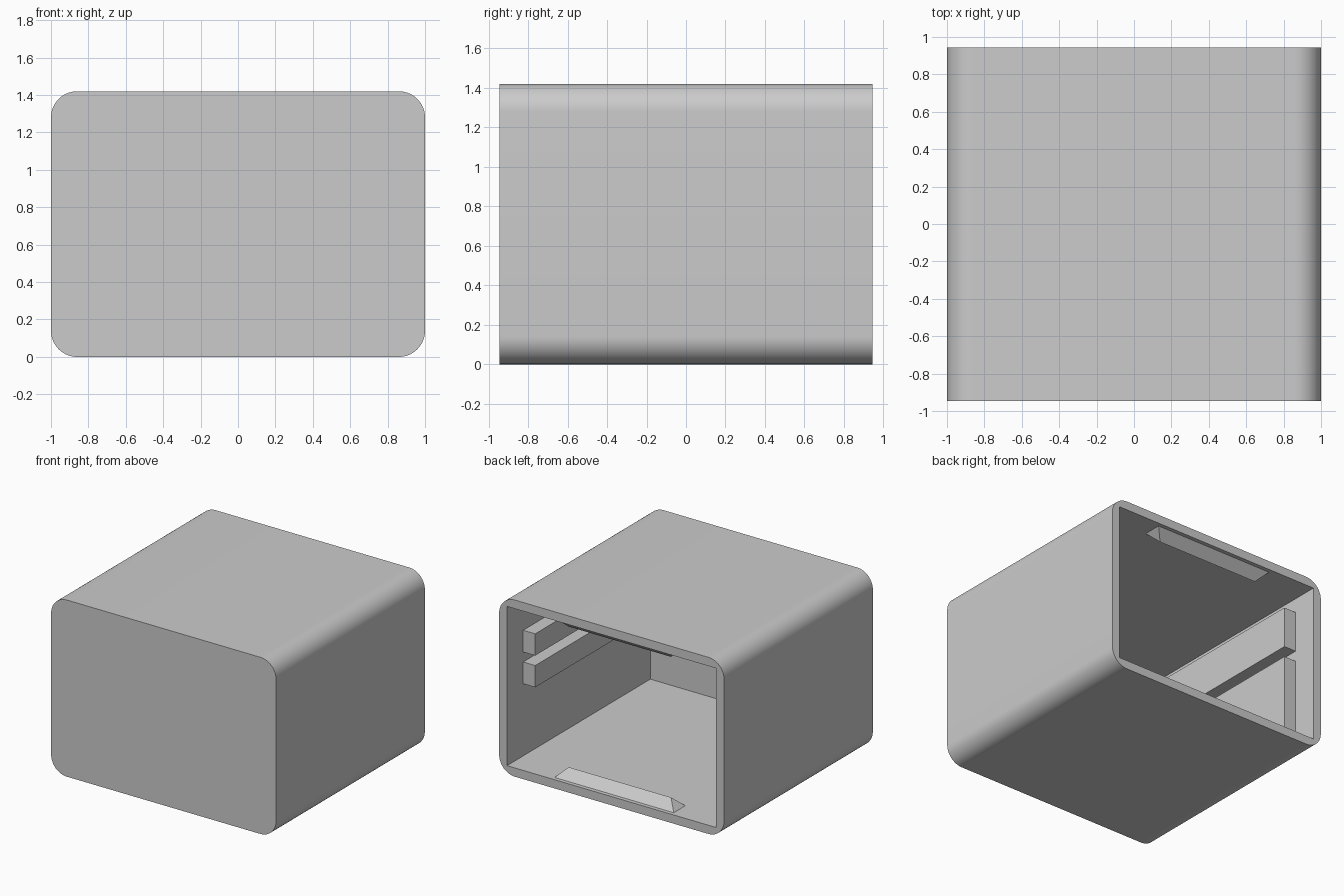
import bpy, bmesh, math

cube = bpy.data.objects.get("Cube")
if cube:
    bpy.data.objects.remove(cube, do_unlink=True)

W, D, H = 1.0, 0.945, 1.42      # half width, half depth, height
R, T = 0.14, 0.07               # corner radius, wall thickness
SEGS = 14

grey = bpy.data.materials.new("light_grey")
grey.use_nodes = True
colour = (0.6, 0.6, 0.6, 1)
grey.diffuse_color = colour
grey.node_tree.nodes["Principled BSDF"].inputs["Base Color"].default_value = colour


def finish(name, bm):
    bmesh.ops.recalc_face_normals(bm, faces=bm.faces[:])
    mesh = bpy.data.meshes.new(name)
    bm.to_mesh(mesh)
    bm.free()
    mesh.materials.append(grey)
    mesh.shade_smooth()
    mesh.set_sharp_from_angle(angle=math.radians(30))
    obj = bpy.data.objects.new(name, mesh)
    bpy.context.collection.objects.link(obj)
    return obj


def ring(bm, points, y):
    return [bm.verts.new((x, y, z)) for x, z in points]


def walls(bm, a, b):
    n = len(a)
    for i in range(n):
        j = (i + 1) % n
        bm.faces.new((a[i], a[j], b[j], b[i]))


def solid(name, low, high):
    """Closed shape between two matching vertex loops."""
    bm = bmesh.new()
    a = [bm.verts.new(p) for p in low]
    b = [bm.verts.new(p) for p in high]
    walls(bm, a, b)
    bm.faces.new(a)
    bm.faces.new(b)
    return finish(name, bm)


def rect(x0, x1, y0, y1, z):
    return [(x0, y0, z), (x1, y0, z), (x1, y1, z), (x0, y1, z)]


# Hollow housing: rounded outside, square cavity open at the back
outline = []
corners = [(W - R, H - R), (R - W, H - R), (R - W, R), (W - R, R)]
for k, (cx, cz) in enumerate(corners):
    for i in range(SEGS + 1):
        a = math.pi / 2 * (k + i / SEGS)
        outline.append((cx + R * math.cos(a), cz + R * math.sin(a)))
ix = W - T
cavity = [(ix, H - T), (-ix, H - T), (-ix, T), (ix, T)]

bm = bmesh.new()
front, back = ring(bm, outline, -D), ring(bm, outline, D)
deep, mouth = ring(bm, cavity, T - D), ring(bm, cavity, D)
walls(bm, front, back)
walls(bm, deep, mouth)
bm.faces.new(front)
bm.faces.new(deep)
rim = [bm.edges.get((loop[i - 1], loop[i])) for loop in (back, mouth) for i in range(len(loop))]
bmesh.ops.triangle_fill(bm, edges=rim, use_beauty=True)
finish("housing", bm)

# Guide rails on the inner side walls, leaving a slot between each pair
rails = [
    ("left_upper_rail", 1, 0.905, 1.08),
    ("left_lower_rail", 1, 0.65, 0.825),
    ("right_upper_rail", -1, 0.905, 1.235),
    ("right_lower_rail", -1, 0.185, 0.82),
]
for name, side, z0, z1 in rails:
    x0, x1 = sorted((side * ix, side * (ix - 0.107)))
    solid(name, rect(x0, x1, T - D, 0.74, z0), rect(x0, x1, T - D, 0.74, z1))

# Hipped snap ridges on the floor and ceiling near the opening
for name, z, up in (("floor_ridge", T, 1), ("ceiling_ridge", H - T, -1)):
    bm = bmesh.new()
    base = [bm.verts.new(p) for p in rect(-0.53, 0.53, 0.765, 0.913, z)]
    left, right = [bm.verts.new((x, 0.84, z + up * 0.075)) for x in (-0.455, 0.455)]
    bm.faces.new(base)
    bm.faces.new((base[0], base[1], right, left))
    bm.faces.new((base[1], base[2], right))
    bm.faces.new((base[2], base[3], left, right))
    bm.faces.new((base[3], base[0], left))
    finish(name, bm)
